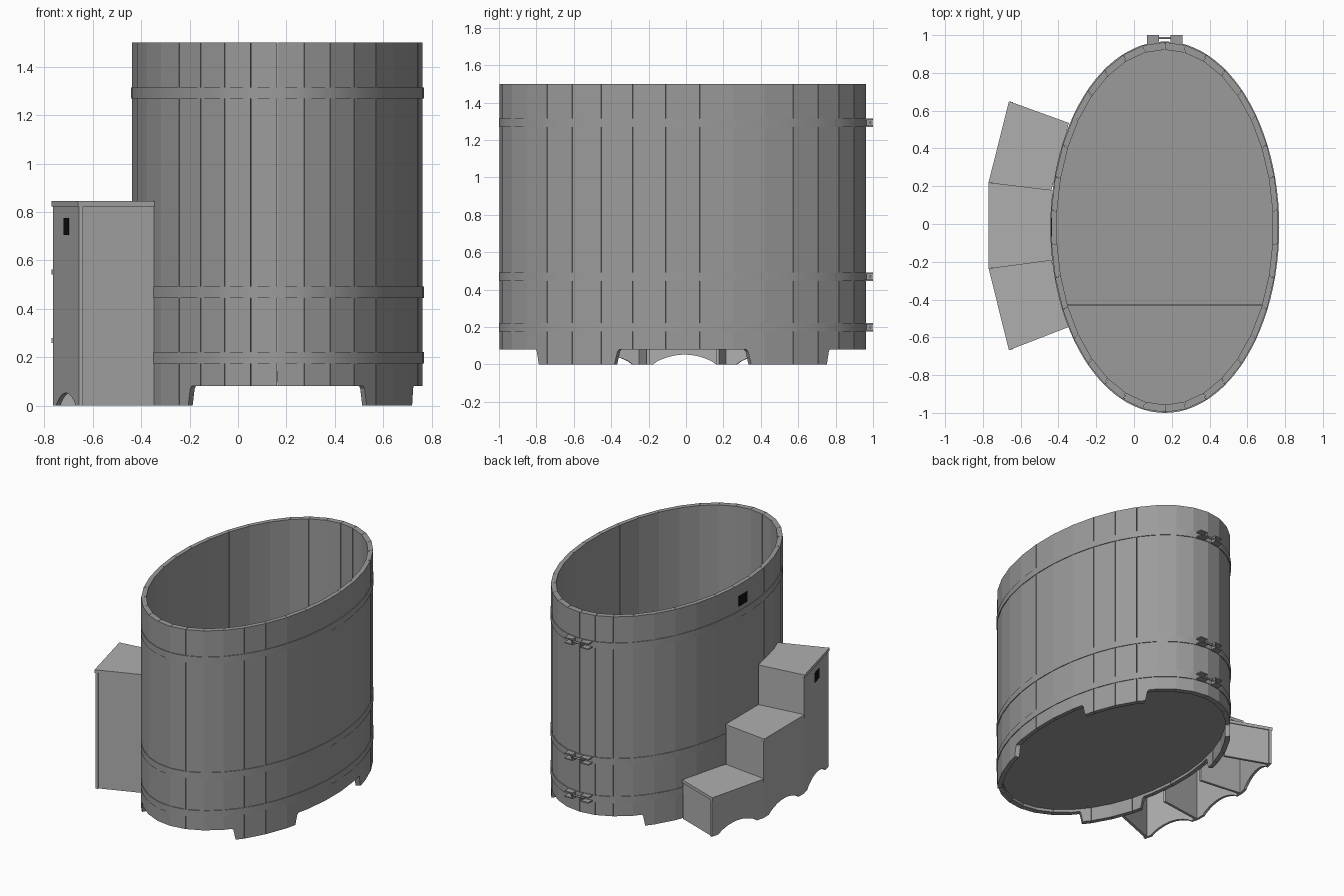
import bpy, bmesh
from math import sin, cos, asin, pi
from mathutils import Vector

if "Cube" in bpy.data.objects:
    bpy.data.objects.remove(bpy.data.objects["Cube"])

CX, CY = 0.163, -0.017      # tub centre
A, B = 0.603, 0.98          # tub outer half-axes
N = 34                      # staves


def material(name, v):
    m = bpy.data.materials.new(name)
    m.diffuse_color = (v, v, v, 1)
    m.use_nodes = True
    m.node_tree.nodes["Principled BSDF"].inputs["Base Color"].default_value = m.diffuse_color
    return m


black = material("black", 0.005)
dark_grey = material("dark_grey", 0.33)
mid_grey = material("mid_grey", 0.43)


def oval(a, b, t, z=0.0):
    return Vector((CX + a * cos(t), CY + b * sin(t), z))


def loft(bm, ring_a, ring_b):
    """Closed solid between two matching rings."""
    va = [bm.verts.new(p) for p in ring_a]
    vb = [bm.verts.new(p) for p in ring_b]
    bm.faces.new(va)
    bm.faces.new(vb[::-1])
    for i in range(len(va)):
        j = (i + 1) % len(va)
        bm.faces.new((va[j], va[i], vb[i], vb[j]))


def finish(name, bm, mat=dark_grey, smooth=False):
    bmesh.ops.recalc_face_normals(bm, faces=bm.faces)
    me = bpy.data.meshes.new(name)
    bm.to_mesh(me)
    bm.free()
    ob = bpy.data.objects.new(name, me)
    bpy.context.collection.objects.link(ob)
    me.materials.append(mat)
    if smooth:
        bpy.context.view_layer.objects.active = ob
        ob.select_set(True)
        bpy.ops.object.shade_smooth_by_angle(angle=0.5)
        ob.select_set(False)
    return ob


def prism(name, ring, offset, mat=dark_grey):
    bm = bmesh.new()
    loft(bm, ring, [p + Vector(offset) for p in ring])
    return finish(name, bm, mat)


def box(name, x0, x1, y0, y1, z0, z1, mat=dark_grey):
    ring = [Vector(p) for p in ((x0, y0, z0), (x1, y0, z0), (x1, y1, z0), (x0, y1, z0))]
    return prism(name, ring, (0, 0, z1 - z0), mat)


# Tub wall: flat staves with hairline joints, some running down to form four feet
bm = bmesh.new()
d = 2 * pi / N
for k in range(N):
    r = k % 17
    if r in (3, 4, 13, 14):
        low = [(0, 0), (1, 0)]
    elif r in (2, 12):
        low = [(0, .08), (.42, .08), (.48, .07), (.58, 0), (1, 0)]
    elif r in (5, 15):
        low = [(0, 0), (.42, 0), (.52, .07), (.58, .08), (1, .08)]
    else:
        low = [(0, .08), (1, .08)]
    profile = low + [(1, 1.5), (0, 1.5)]
    rings = []
    for a, b in ((A, B), (A - .03, B - .04)):
        p, q = oval(a, b, (k - .5) * d), oval(a, b, (k + .5) * d)
        gap = (q - p).normalized() * .0009
        p, q = p + gap, q - gap
        rings.append([p.lerp(q, f) + Vector((0, 0, z)) for f, z in profile])
    loft(bm, *rings)
finish("tub_staves", bm)

# Tub floor: base disc with planks on top
fa, fb = A - .028, B - .038
prism("floor_base", [oval(fa, fb, (k + .5) * d, .10) for k in range(N)], (0, 0, .02))
edges = [-.999 * fb, -.80 - CY, -.43 - CY, .999 * fb]
for i in range(3):
    t0, t1 = asin((edges[i] + .0006) / fb), asin((edges[i + 1] - .0006) / fb)
    ts = [t0 + (t1 - t0) * j / 14 for j in range(15)]
    ring = [oval(fa, fb, t, .12) for t in ts] + [oval(fa, fb, pi - t, .12) for t in ts[::-1]]
    prism(f"floor_plank_{i + 1}", ring, (0, 0, .02))

# Hoops with their tightening clasps
for n, z in enumerate((.198, .469, 1.292)):
    bm = bmesh.new()
    h, M = .0235, 96
    rows = []
    for i in range(M):
        t = 2 * pi * i / M
        rows.append([bm.verts.new(oval(a, b, t, zz)) for a, b, zz in (
            (A + .003, B + .003, z - h), (A + .003, B + .003, z + h),
            (A - .01, B - .01, z + h), (A - .01, B - .01, z - h))])
    for i in range(M):
        p, q = rows[i], rows[(i + 1) % M]
        for j in range(4):
            m = (j + 1) % 4
            bm.faces.new((p[j], q[j], q[m], p[m]))
    finish(f"hoop_{n + 1}", bm, smooth=True)
    # each clasp half: two flanges and the end plate that takes the bolt
    for side, x, xe in (("left", .07, .124), ("right", .194, .194)):
        box(f"clasp_upper_{side}_{n + 1}", x, x + .062, .945, 1.0, z + .014, z + .022)
        box(f"clasp_lower_{side}_{n + 1}", x, x + .062, .945, 1.0, z - .022, z - .014)
        box(f"clasp_end_{side}_{n + 1}", xe, xe + .008, .945, .998, z - .014, z + .014)
    bpy.ops.mesh.primitive_cylinder_add(vertices=12, radius=.006, depth=.1,
                                        location=(CX, .985, z), rotation=(0, pi / 2, 0))
    bpy.context.object.name = f"clasp_bolt_{n + 1}"
    bpy.context.object.data.materials.append(dark_grey)

# Steps: plan corners (outer, inner) of the four radial seams, back to front
outer = [Vector(p) for p in ((-.662, .65, 0), (-.77, .22, 0), (-.77, -.235, 0), (-.662, -.668, 0))]
inner = [Vector(p) for p in ((-.345, .535, 0), (-.437, .18, 0), (-.437, -.19, 0), (-.345, -.545, 0))]
tops = (.28, .563, .845)
TH = .022


def panel(name, p, q, top, shift, arch=False):
    """Upright board from p to q, thickened by shift, optionally arched below."""
    low = [(0, 0)]
    if arch:
        low += [(.13 + .74 * i / 16, .052 * sin(pi * i / 16) ** .75 if 0 < i < 16 else 0)
                for i in range(17)]
    low += [(1, 0), (1, top), (0, top)]
    prism(name, [p.lerp(q, f) + Vector((0, 0, z)) for f, z in low], shift, mid_grey)


for i, top in enumerate(tops):
    o0, o1, n0, n1 = outer[i], outer[i + 1], inner[i], inner[i + 1]
    tread = [p + Vector((0, 0, top - TH)) for p in (o0, o1, n1, n0)]
    prism(f"step_tread_{i + 1}", tread, (0, 0, TH), mid_grey)
    along = (o1 - o0).normalized()
    inward = Vector((-along.y, along.x, 0))
    panel(f"step_side_{i + 1}", o0 + inward * .005, o1 + inward * .005,
          top - TH, inward * .018, True)

# Riser boards: back end, between the steps, and front end
for i, top in enumerate((tops[0], tops[1], tops[2], tops[2])):
    run = (inner[i] - outer[i]).normalized()
    forward = Vector((run.y, -run.x, 0))
    if i == 3:
        forward = -forward
    inset = forward * (.006 if i in (0, 3) else .003)
    panel(f"step_riser_{i + 1}", outer[i] + run * .022 + inset, inner[i] + inset,
          top - TH, forward * .018)

# Blank black plates on the tub and on the tallest step
face = CX - A * cos(d / 2)
box("tub_plate", face - .0015, face + .004, CY - .05, CY + .05, 1.345, 1.42, black)
p, q = outer[2], outer[3]
out = Vector((q.y - p.y, p.x - q.x, 0)).normalized()
c0, c1 = p.lerp(q, .42) - out * .007, p.lerp(q, .62) - out * .007
up = Vector((0, 0, 1))
prism("step_plate", [c0 + up * .705, c1 + up * .705, c1 + up * .775, c0 + up * .775],
      out * .004, black)
